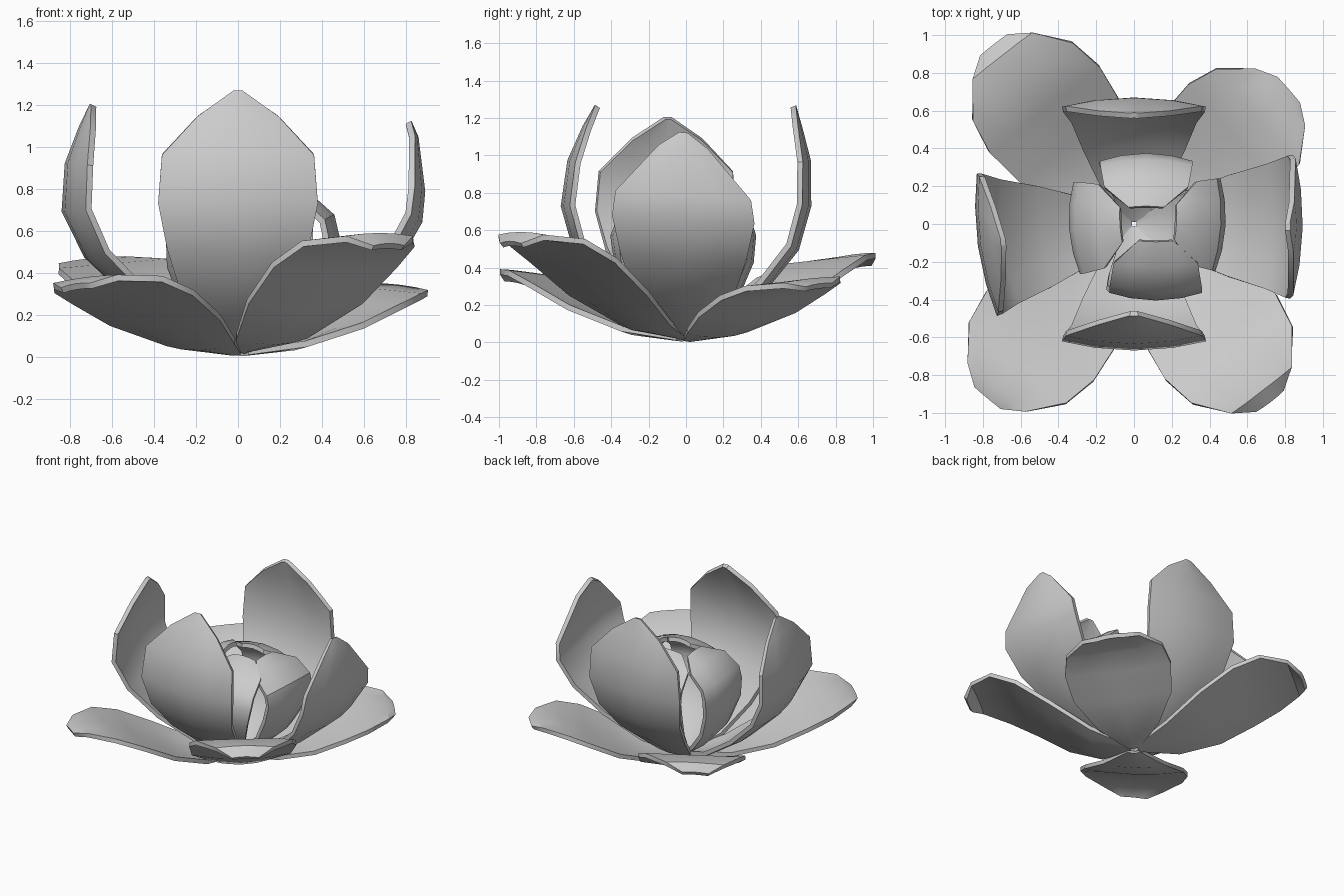
import bpy, bmesh, math
from mathutils import Vector

if "Cube" in bpy.data.objects:
    bpy.data.objects.remove(bpy.data.objects["Cube"])

COLS = [-1, -0.55, 0, 0.55, 1]


def petal(name, az, stations, cup, tip_cup=None, out=0.0, lean=0.0, zscale=1.0,
          side=0.0, tilt=0.0, bend=4):
    """Sweep a curved cross-section along a radius/height/half-width profile."""
    last = len(stations) - 1
    tip_cup = cup if tip_cup is None else tip_cup
    prof = []
    for i, (r, z, w) in enumerate(stations):
        r += out * min(1, i / bend) + lean * max(0, (i - bend) / (last - bend))
        prof.append((r, z * zscale, w))
    a = math.radians(az)
    d = Vector((math.cos(a), math.sin(a), 0))
    p = Vector((-math.sin(a), math.cos(a), 0))
    bm = bmesh.new()
    rows = []
    wmax = max(s[2] for s in prof)
    for i, (r, z, w) in enumerate(prof):
        r0, z0, _ = prof[max(0, i - 1)]
        r1, z1, _ = prof[min(last, i + 1)]
        t = Vector((r1 - r0, z1 - z0)).normalized()
        c = cup + (tip_cup - cup) * i / last
        row = []
        for u in COLS:
            lift = c * u * u * w / wmax
            rr, zz = r - t.y * lift, z + t.x * lift + tilt * u * w * i / last
            s = side * min(1, i / bend) + u * w
            row.append(bm.verts.new(d * rr + p * s + Vector((0, 0, zz))))
        rows.append(row)
    for a0, b0 in zip(rows, rows[1:]):
        for j in range(len(COLS) - 1):
            bm.faces.new((a0[j], a0[j + 1], b0[j + 1], b0[j]))
    bmesh.ops.recalc_face_normals(bm, faces=bm.faces)
    me = bpy.data.meshes.new(name)
    bm.to_mesh(me)
    bm.free()
    ob = bpy.data.objects.new(name, me)
    bpy.context.collection.objects.link(ob)
    m = ob.modifiers.new("thickness", 'SOLIDIFY')
    m.thickness = 0.03
    m.offset = 0
    bpy.context.view_layer.objects.active = ob
    ob.select_set(True)
    bpy.ops.object.modifier_apply(modifier=m.name)
    bpy.ops.object.shade_smooth_by_angle(angle=math.radians(35))
    ob.select_set(False)


# Outer petals: low, broad and spreading to the corners
OUTER = [(0.03, 0.02, 0.04), (0.28, 0.045, 0.21), (0.55, 0.15, 0.34), (0.78, 0.27, 0.37),
         (0.96, 0.345, 0.335), (1.13, 0.365, 0.2), (1.2, 0.335, 0.09)]
petal("outer_petal_back_left", 128, OUTER, 0.06, -0.03, zscale=1.25, tilt=-0.1)
petal("outer_petal_back_right", 41, OUTER, 0.06, -0.03, out=-0.09, lean=-0.03, zscale=0.9, tilt=0.1)
petal("outer_petal_front_left", 230, OUTER, 0.06, -0.03, tilt=0.12)
petal("outer_petal_front_right", 307.5, OUTER, 0.08, -0.05, out=-0.02, zscale=1.58)

# Middle petals: tall, upright and pointed
MIDDLE = [(0.02, 0.03, 0.04), (0.2, 0.11, 0.17), (0.42, 0.29, 0.27), (0.59, 0.5, 0.335),
          (0.655, 0.73, 0.378), (0.62, 0.97, 0.36), (0.54, 1.15, 0.19), (0.475, 1.262, 0.02)]
MIDDLE_LOW = MIDDLE[:5] + [(0.625, 0.89, 0.36), (0.55, 1.18, 0.13), MIDDLE[7]]
petal("middle_petal_front", 270, MIDDLE, 0.06, 0.04)
petal("middle_petal_back", 90, MIDDLE, 0.06, 0.04, lean=0.1)
petal("middle_petal_right", -1, MIDDLE_LOW, 0.06, 0.04, out=0.21, lean=0.13, zscale=0.885, tilt=-0.1)
petal("middle_petal_left", 188, MIDDLE, 0.06, 0.04, out=0.165, lean=0.06, zscale=0.95)

# Inner petals: a small bud closing over the centre
INNER = [(0.02, 0.04, 0.03), (0.15, 0.12, 0.12), (0.29, 0.26, 0.19), (0.37, 0.43, 0.23),
         (0.39, 0.57, 0.24), (0.36, 0.67, 0.24), (0.24, 0.77, 0.22), (0.12, 0.81, 0.09)]
petal("inner_petal_front", 270, INNER, 0.04, lean=-0.03, side=0.115)
petal("inner_petal_back", 90, INNER, 0.04, out=-0.03, side=-0.065)
petal("inner_petal_right", -3, INNER, 0.04, out=0.08, lean=0.02, side=0.02)
petal("inner_petal_left", 184, INNER, 0.04, out=-0.06, lean=0.01)
